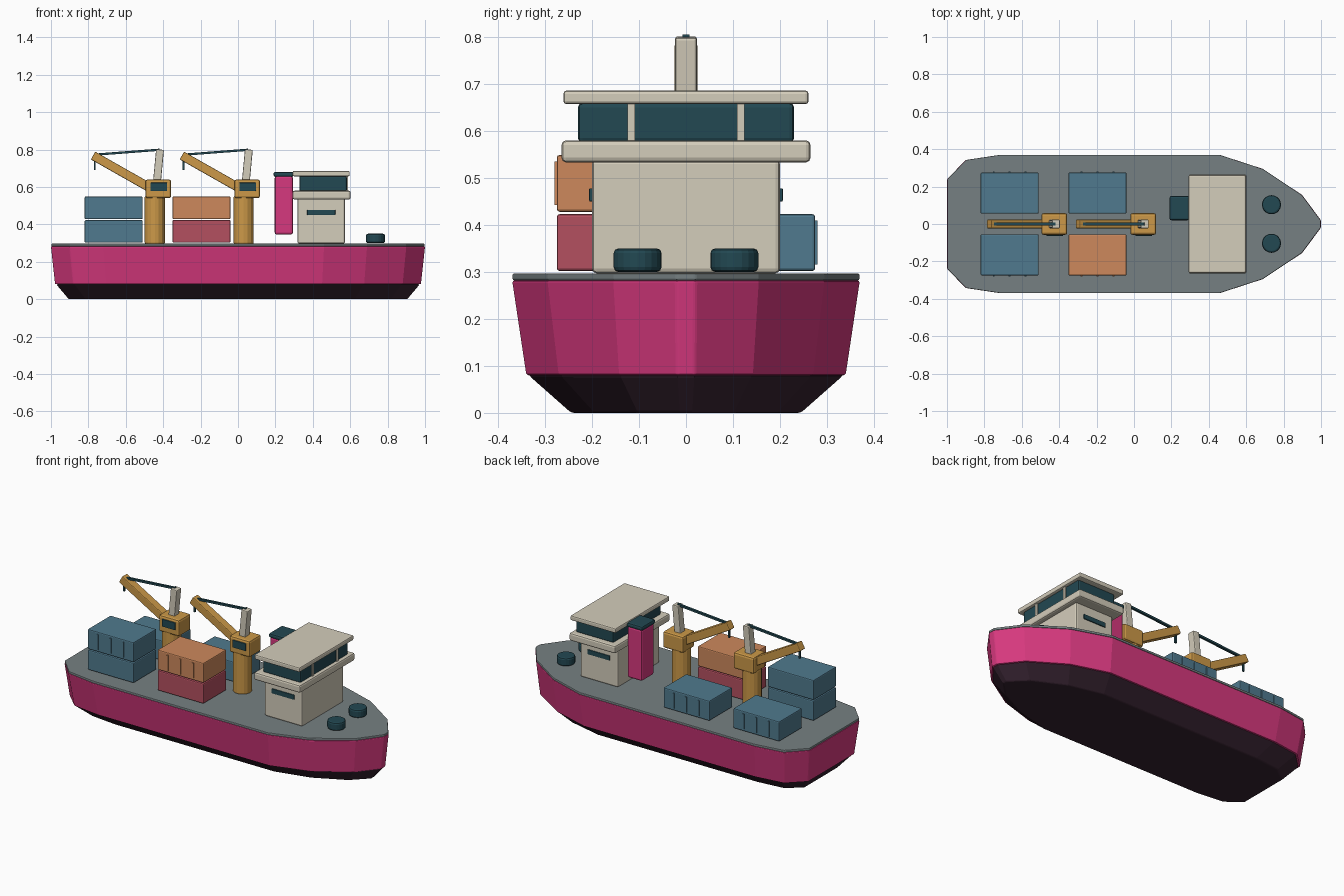
import bpy
import bmesh
from math import atan2
from mathutils import Vector, Matrix

cube = bpy.data.objects.get("Cube")
if cube:
    bpy.data.objects.remove(cube, do_unlink=True)


def material(name, rgb):
    """Material from a display colour, converted to linear."""
    lin = [((c / 255 + 0.055) / 1.055) ** 2.4 for c in rgb] + [1]
    m = bpy.data.materials.new(name)
    m.use_nodes = True
    m.diffuse_color = lin
    m.node_tree.nodes["Principled BSDF"].inputs["Base Color"].default_value = lin
    return m


magenta = material("magenta paint", (214, 56, 126))
boot = material("dark plum", (54, 34, 48))
grey = material("deck grey", (118, 128, 130))
cream = material("cream", (212, 205, 187))
teal = material("dark teal", (34, 72, 82))
yellow = material("crane yellow", (204, 153, 72))
blue = material("container blue", (80, 122, 142))
red = material("container red", (180, 80, 96))
orange = material("container orange", (205, 137, 92))


def finish(name, bm, mat, bevel):
    bmesh.ops.recalc_face_normals(bm, faces=bm.faces)
    mesh = bpy.data.meshes.new(name)
    bm.to_mesh(mesh)
    bm.free()
    mesh.materials.append(mat)
    ob = bpy.data.objects.new(name, mesh)
    bpy.context.collection.objects.link(ob)
    if bevel:
        mod = ob.modifiers.new("soft edges", "BEVEL")
        mod.width = bevel
        mod.segments = 2
        mod.limit_method = "ANGLE"
        mod.angle_limit = 0.6
    return ob


def box(name, x, y, z, mat, bevel=0.008):
    """Box from (low, high) ranges on each axis."""
    bm = bmesh.new()
    bmesh.ops.create_cube(bm, size=1)
    for v in bm.verts:
        v.co = [(a + b) / 2 + c * (b - a) for (a, b), c in zip((x, y, z), v.co)]
    return finish(name, bm, mat, bevel)


def beam(name, start, end, depth, width, mat, bevel=0.005):
    """Square bar between two (x, z) points in the centre plane."""
    a, b = Vector((start[0], 0, start[1])), Vector((end[0], 0, end[1]))
    d = b - a
    bm = bmesh.new()
    bmesh.ops.create_cube(bm, size=1)
    bm.transform(Matrix.Translation((a + b) / 2)
                 @ Matrix.Rotation(-atan2(d.z, d.x), 4, "Y")
                 @ Matrix.Diagonal((d.length, width, depth, 1)))
    return finish(name, bm, mat, bevel)


def cylinder(name, x, y, z, radius, mat, bevel=0.008, sides=16):
    bm = bmesh.new()
    bmesh.ops.create_cone(bm, cap_ends=True, segments=sides, radius1=radius,
                          radius2=radius, depth=z[1] - z[0])
    bm.transform(Matrix.Translation((x, y, (z[0] + z[1]) / 2)))
    return finish(name, bm, mat, bevel)


# Hull: one deck outline, scaled at each level
side = [(-1, 0.24), (-0.9, 0.343), (-0.72, 0.37), (0.46, 0.37),
        (0.69, 0.295), (0.9, 0.155), (1, 0.02)]
outline = side + [(x, -y) for x, y in reversed(side)]


def loft(name, levels, mat, bevel):
    bm = bmesh.new()
    rings = [[bm.verts.new((x * sx, y * sy, z)) for x, y in outline]
             for z, sx, sy in levels]
    for low, high in zip(rings, rings[1:]):
        for i in range(len(outline)):
            bm.faces.new((low[i - 1], low[i], high[i], high[i - 1]))
    bm.faces.new(rings[0])
    bm.faces.new(rings[-1])
    return finish(name, bm, mat, bevel)


loft("lower_hull", [(0, 0.905, 0.66), (0.08, 0.972, 0.905)], boot, 0.006)
loft("upper_hull", [(0.08, 0.978, 0.918), (0.282, 1, 1)], magenta, 0.005)
loft("deck", [(0.282, 0.998, 0.998), (0.297, 0.998, 0.998)], grey, 0.004)


# Containers, with raised ribs on the outboard side
def container(name, x, side, tier, mat, ribs):
    z = 0.302 + tier * 0.126
    ys = sorted((side * 0.055, side * 0.275))
    box(name, (x - 0.155, x + 0.155), ys, (z, z + 0.121), mat, 0.006)
    if ribs:
        for dx in (-0.085, 0, 0.085):
            box(name + "_rib", (x + dx - 0.005, x + dx + 0.005),
                sorted((side * 0.27, side * 0.28)), (z + 0.014, z + 0.107), mat, 0)


AFT, MID = -0.665, -0.195
container("aft_right_lower_container", AFT, -1, 0, blue, False)
container("aft_right_upper_container", AFT, -1, 1, blue, True)
container("mid_right_lower_container", MID, -1, 0, red, False)
container("mid_right_upper_container", MID, -1, 1, orange, True)
container("aft_left_container", AFT, 1, 0, blue, True)
container("mid_left_container", MID, 1, 0, blue, True)

# Cranes
for label, x in (("aft", -0.445), ("mid", 0.03)):
    n = label + "_crane_"
    cylinder(n + "pedestal", x, 0, (0.297, 0.55), 0.054, yellow, 0.006)
    box(n + "cab", (x - 0.05, x + 0.088), (-0.058, 0.058), (0.54, 0.64), yellow, 0.012)
    box(n + "window", (x - 0.023, x + 0.066), (-0.065, -0.056), (0.578, 0.623), teal, 0.003)
    beam(n + "boom", (x - 0.03, 0.598), (x - 0.33, 0.768), 0.048, 0.048, yellow)
    beam(n + "mast", (x + 0.012, 0.63), (x + 0.028, 0.8), 0.042, 0.046, cream)
    beam(n + "cable", (x - 0.315, 0.773), (x + 0.025, 0.799), 0.012, 0.014, teal, 0)
    beam(n + "hook_line", (x - 0.321, 0.765), (x - 0.321, 0.69), 0.01, 0.01, teal, 0)

# Deckhouse and bridge
box("deckhouse", (0.318, 0.572), (-0.2, 0.2), (0.297, 0.54), cream, 0.01)
box("bridge_deck", (0.292, 0.602), (-0.265, 0.265), (0.533, 0.58), cream, 0.01)
box("bridge_windows", (0.328, 0.582), (-0.23, 0.23), (0.575, 0.66), teal, 0.01)
box("bridge_roof", (0.292, 0.597), (-0.261, 0.261), (0.657, 0.686), cream, 0.007)
for s in (-1, 1):
    box("window_pillar", (0.578, 0.588), (s * 0.117 - 0.008, s * 0.117 + 0.008),
        (0.578, 0.66), cream, 0)
    box("side_window", (0.37, 0.52), sorted((s * 0.197, s * 0.206)),
        (0.45, 0.478), teal, 0.002)
    # Foredeck winches
    cylinder("deck_winch", 0.735, s * 0.103, (0.3, 0.35), 0.051, teal, 0.01, 20)

# Funnel
box("funnel", (0.196, 0.294), (0.025, 0.145), (0.345, 0.66), magenta, 0.012)
box("funnel_cap", (0.19, 0.297), (0.02, 0.15), (0.654, 0.681), teal, 0.01)
